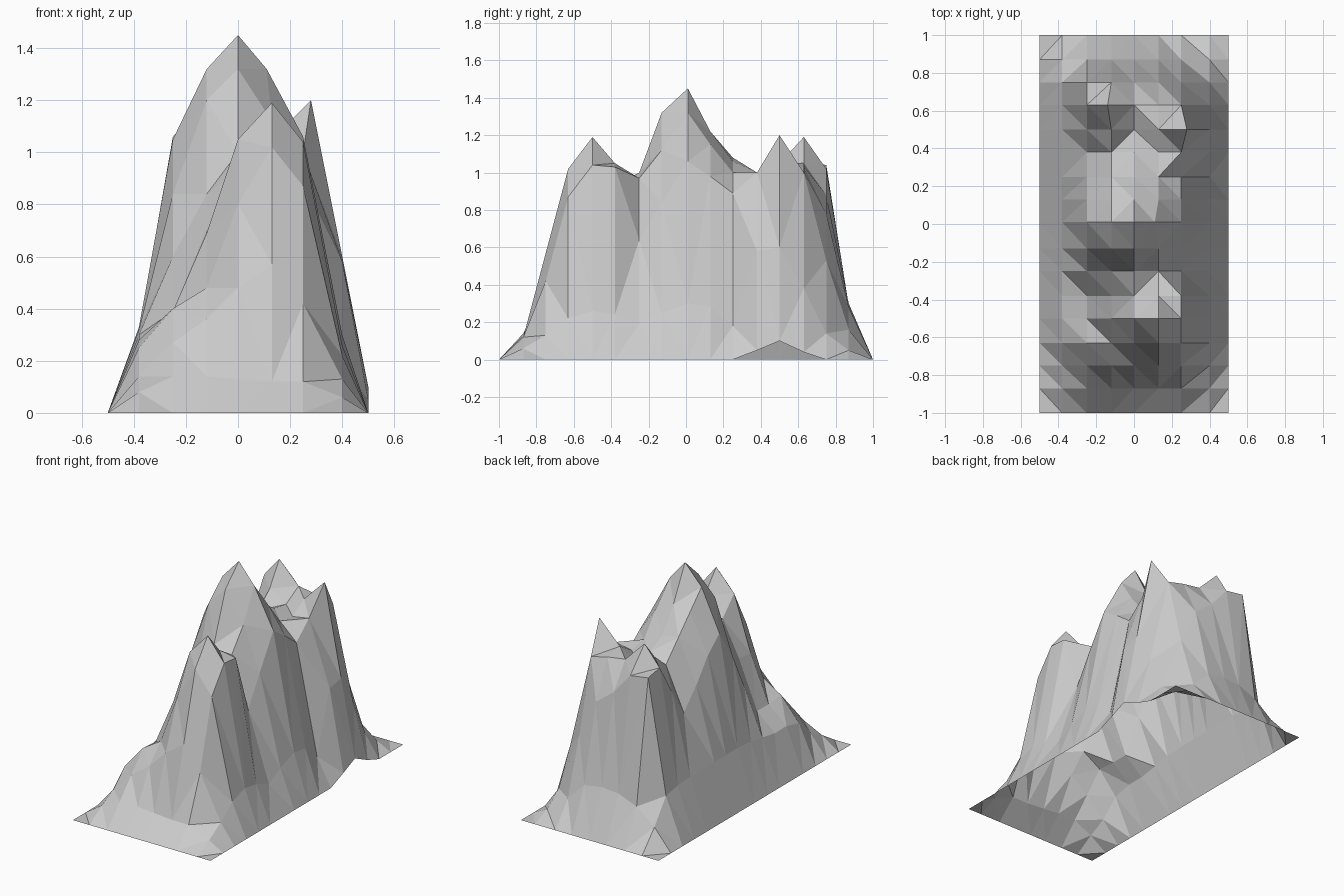
import bpy, bmesh

# Column positions across the mountain and ridge heights for each cross-section
XS = [-.5, -.38, -.25, -.12, 0, .13, .25, .4, .5]
SECTIONS = {
    -.87: (.08, .14, .14, .13, .12, .12, .06),
    -.75: (.14, .27, .36, .48, .57, .42, .13),
    -.63: (.25, .40, .48, .80, 1.02, .87, .22),
    -.50: (.28, .39, .69, 1.05, 1.19, 1.04, .26),
    -.38: (.28, .39, .70, .93, 1.05, 1.03, .24),
    -.25: (.30, .60, .84, 1.00, .97, .64, .19),
    -.13: (.32, .84, 1.20, 1.32, 1.12, .84, .25),
    .01: (.33, 1.05, 1.32, 1.45, 1.32, 1.06, .30),
    .13: (.33, .95, 1.20, 1.22, 1.15, .98, .28),
    .25: (.33, .80, 1.08, 1.06, 1.00, .89, .18),
    .38: (.33, .67, .95, 1.00, .98, 1.00, .58),
    .50: (.33, .85, 1.05, .98, 1.05, 1.20, .60),
    .63: (.32, 1.06, 1.19, 1.05, 1.03, 1.00, .38),
    .75: (.30, 1.04, 1.02, .88, .78, .53, .14),
    .87: (.14, .24, .29, .30, .28, .16, .05),
}
# Raised hem on the right, and summits nudged sideways off their column
HEM = {.38: .05, .50: .10, .63: .04}
NUDGE = {(.50, 6): .03, (.01, 5): -.02, (.63, 3): -.02}

bm = bmesh.new()


def add_row(y, heights):
    zs = (0, *heights, HEM.get(y, 0))
    return [bm.verts.new((x + NUDGE.get((y, i), 0), y, z))
            for i, (x, z) in enumerate(zip(XS, zs))]


# Flat skirt at the front and back, cross-sections between
rows = [add_row(-1, (0,) * 7)]
rows += [add_row(y, h) for y, h in SECTIONS.items()]
rows.append(add_row(1, (0,) * 7))

# Stitch the sections into an open, faceted shell
for a, b in zip(rows, rows[1:]):
    for i in range(len(XS) - 1):
        bm.faces.new((a[i], a[i + 1], b[i + 1], b[i]))
bmesh.ops.triangulate(bm, faces=bm.faces[:], quad_method='BEAUTY')

mesh = bpy.data.meshes.new("mountain")
bm.to_mesh(mesh)
bm.free()
bpy.context.collection.objects.link(bpy.data.objects.new("mountain", mesh))
